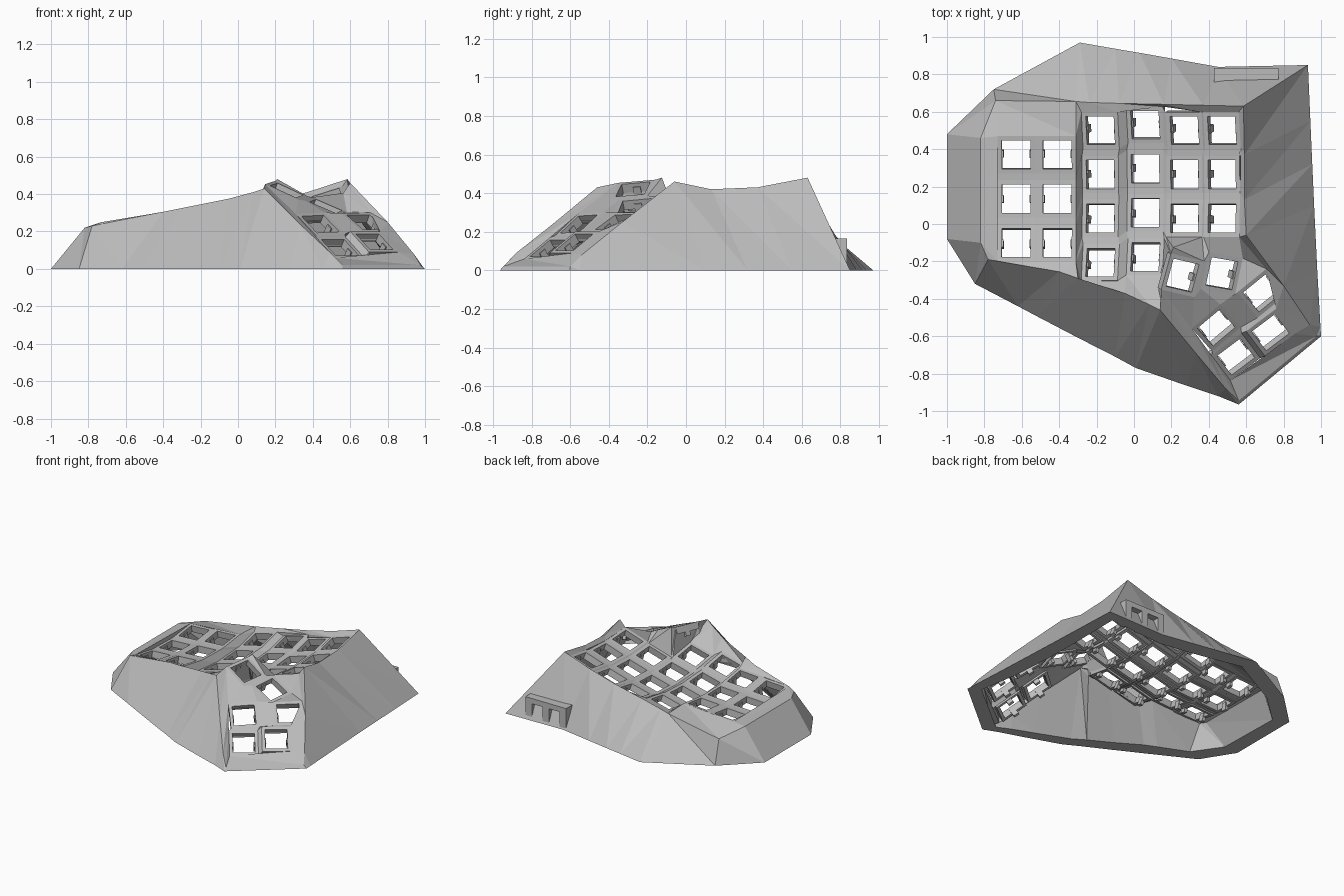
import bpy, bmesh, math
from mathutils import Vector as V

if "Cube" in bpy.data.objects:
    bpy.data.objects.remove(bpy.data.objects["Cube"])

grey = bpy.data.materials.new("plain grey")
grey.use_nodes = True
grey.diffuse_color = (0.5, 0.5, 0.5, 1)
grey.node_tree.nodes["Principled BSDF"].inputs["Base Color"].default_value = (0.5, 0.5, 0.5, 1)

THICK = 0.05
HALF, HOLE = 0.1, 0.077
DOWN = V((0, 0, -0.045))
BL, BR, TR, TL = range(4)


def face(bm, pts):
    uniq = []
    for p in pts:
        if all((p - q).length > 1e-4 for q in uniq):
            uniq.append(p)
    if len(uniq) > 2:
        bm.faces.new([bm.verts.new(p) for p in uniq])


def finish(name, bm):
    bmesh.ops.remove_doubles(bm, verts=bm.verts[:], dist=1e-4)
    bmesh.ops.recalc_face_normals(bm, faces=bm.faces[:])
    me = bpy.data.meshes.new(name)
    bm.to_mesh(me)
    bm.free()
    me.materials.append(grey)
    ob = bpy.data.objects.new(name, me)
    bpy.context.collection.objects.link(ob)


def prism(bm, top, bottom):
    n = len(top)
    face(bm, top)
    face(bm, bottom)
    for i in range(n):
        j = (i + 1) % n
        face(bm, [top[i], top[j], bottom[j], bottom[i]])


def box(bm, c, ax, half):
    """Box around c along the three axes ax."""
    def quad(s):
        return [c + ax[0] * half[0] * i + ax[1] * half[1] * j + ax[2] * half[2] * s
                for i, j in ((-1, -1), (1, -1), (1, 1), (-1, 1))]
    prism(bm, quad(1), quad(-1))


def socket(bm, x, y, z, a, b, yaw=0):
    """Square frame tilted to slope (a, b); returns its four top corners."""
    c, s = math.cos(yaw), math.sin(yaw)
    u = V((c, s, a * c + b * s)).normalized()
    n = V((-a, -b, 1)).normalized()
    v, o = n.cross(u), V((x, y, z))

    def square(h, d):
        return [o + u * h * i + v * h * j - n * d for i, j in ((-1, -1), (1, -1), (1, 1), (-1, 1))]
    rings = [square(HALF, 0), square(HOLE, 0), square(HOLE, THICK), square(HALF, THICK)]
    for k in range(4):
        p, q = rings[k], rings[(k + 1) % 4]
        for i in range(4):
            j = (i + 1) % 4
            face(bm, [p[i], p[j], q[j], q[i]])
    # side clips
    for side in (-1, 1):
        box(bm, o + u * side * (HOLE + 0.005) - n * 0.05, (u, v, n), (0.012, 0.02, 0.03))
    return rings[0]


# main sockets: x, height, side slope, rear row y, rows
columns = [(-0.63, 0.217, 0.05, 0.37, 3), (-0.41, 0.235, 0.06, 0.37, 3),
           (-0.18, 0.217, 0.25, 0.5, 4), (0.06, 0.245, 0.25, 0.53, 4),
           (0.27, 0.295, 0.29, 0.5, 3), (0.47, 0.362, 0.32, 0.5, 3)]
K, MID = 0.3, 0.17
bm = bmesh.new()
grid = []
for x, z, slope, y0, rows in columns:
    col = []
    for r in range(rows):
        y = y0 - 0.235 * r
        col.append(socket(bm, x, y, z + K * (y - MID) ** 2, slope, 2 * K * (y - MID)))
    grid.append(col)
finish("finger_sockets", bm)

# thumb sockets: x, y, z, slopes, yaw in degrees
bm = bmesh.new()
t1, t2, t3, t4, t5, t6 = [socket(bm, x, y, z, a, b, math.radians(w)) for x, y, z, a, b, w in (
    (0.26, -0.275, 0.42, -0.42, 0.2, -13), (0.47, -0.265, 0.335, -0.4, 0.18, -10),
    (0.685, -0.37, 0.25, -0.35, 0.45, 39), (0.44, -0.555, 0.24, -0.42, 0.56, 40),
    (0.73, -0.58, 0.145, -0.4, 0.53, 37), (0.545, -0.71, 0.115, -0.4, 0.53, 37))]
finish("thumb_sockets", bm)

# webs between sockets
bm = bmesh.new()


def web(*pts):
    prism(bm, list(pts), [p + DOWN for p in pts])


def across(a, b):
    web(a[BR], b[BL], b[TL], a[TR])


def along(a, b):
    web(b[TL], b[TR], a[BR], a[BL])


for c, col in enumerate(grid):
    for r in range(len(col) - 1):
        along(col[r], col[r + 1])
    if c < 5:
        nxt = grid[c + 1]
        n = min(len(col), len(nxt))
        for r in range(n):
            across(col[r], nxt[r])
            if r < n - 1:
                web(col[r + 1][TR], nxt[r + 1][TL], nxt[r][BL], col[r][BR])
c1, c2, c3, c4, c5 = grid[1:]
web(c1[2][BR], c2[3][BL], c2[3][TL])
web(c1[2][BR], c2[3][TL], c2[2][BL])
across(c3[3], t1)
web(c3[3][TR], t1[TL], c4[2][BL], c3[2][BR])
# raised ridge behind the first thumb socket
ridge = V((0.21, -0.125, 0.48))
web(t1[TL], t1[TR], ridge)
web(t1[TL], ridge, c4[2][BL])
web(ridge, t1[TR], c4[2][BR])
web(ridge, c4[2][BR], c4[2][BL])
web(t1[TR], t2[TL], c5[2][BL], c4[2][BR])
along(c5[2], t2)
across(t1, t2)
across(t4, t3)
along(t4, t6)
along(t3, t5)
across(t6, t5)
web(t6[TR], t5[TL], t3[BL], t4[BR])
web(t1[BL], t4[TL], t1[BR])
web(t1[BR], t4[TL], t4[TR], t2[BL])
web(t2[BL], t4[TR], t3[TL], t2[BR])
web(t2[BR], t3[TL], t3[TR], t2[TR])
web(t2[TR], t3[TR], c5[2][BR])
finish("socket_webs", bm)

# sloping walls: socket corner, rim point, base point, going round the case
c0 = grid[0]
outline = [
    (c0[0][TL], (-0.82, 0.46, 0.22), (-1, 0.48)),
    (c0[0][TL], (-0.74, 0.66, 0.18), (-0.75, 0.72)),
    (c1[0][TR], (-0.31, 0.655, 0.255), (-0.29, 0.97)),
    (c2[0][TL], (-0.24, 0.65, 0.27), (-0.1, 0.937)),
    (c2[0][TR], (-0.08, 0.645, 0.305), (0.03, 0.915)),
    (c3[0][TR], (0.16, 0.64, 0.355), (0.2, 0.885)),
    (c4[0][TR], (0.37, 0.635, 0.41), (0.45, 0.84)),
    (c5[0][TR], (0.585, 0.63, 0.48), (0.93, 0.85)),
    (c5[0][BR], (0.59, 0.37, 0.43), (0.943, 0.55)),
    (c5[1][BR], (0.59, 0.13, 0.42), (0.953, 0.32)),
    (c5[2][BR], (0.6, -0.06, 0.46), (0.963, 0.1)),
    (t3[TR], (0.8, -0.33, 0.25), (0.98, -0.25)),
    (t5[TR], (0.94, -0.54, 0.08), (0.997, -0.55)),
    (t5[BR], (0.975, -0.6, 0.02), (1, -0.6)),
    (t6[BL], (0.56, -0.945, 0.02), (0.56, -0.965)),
    (t6[TL], (0.49, -0.88, 0.09), (0.45, -0.92)),
    (t4[TL], (0.33, -0.69, 0.24), (0.28, -0.864)),
    (t1[BL], (0.14, -0.46, 0.43), (0.01, -0.77)),
    (c3[3][BR], (0.08, -0.43, 0.41), (-0.1, -0.71)),
    (c3[3][BL], (-0.05, -0.37, 0.375), (-0.3, -0.608)),
    (c2[3][BL], (-0.3, -0.29, 0.325), (-0.52, -0.493)),
    (c1[2][BR], (-0.4, -0.255, 0.305), (-0.62, -0.44)),
    (c0[2][BL], (-0.78, -0.19, 0.23), (-0.85, -0.32)),
    (c0[2][BL], (-0.82, -0.1, 0.22), (-1, -0.08)),
]
bm = bmesh.new()
sections = []
for edge, rim, base in outline:
    rim, base = V(rim), V((*base, 0))
    inner_rim = rim.lerp(edge, 0.5) + DOWN
    inner_rim.z = max(inner_rim.z, 0.01)
    inset = 0.12 if base.y > -0.5 else 0.1
    inner_base = base * (1 - inset / base.length)
    sections.append([base, rim, edge, edge + DOWN, inner_rim, inner_base])
for i, p in enumerate(sections):
    q = sections[(i + 1) % len(sections)]
    for k in range(6):
        m = (k + 1) % 6
        face(bm, [p[k], q[k], q[m]])
        face(bm, [p[k], q[m], p[m]])
finish("case_walls", bm)

# rear port bracket with two openings
bm = bmesh.new()
axes = (V((1, 0, 0)), V((0, 1, 0)), V((0, 0, 1)))
for x in (0.455, 0.6, 0.745):
    box(bm, V((x, 0.79, 0.065)), axes, (0.027, 0.045, 0.065))
box(bm, V((0.6, 0.79, 0.145)), axes, (0.172, 0.045, 0.02))
finish("port_bracket", bm)
